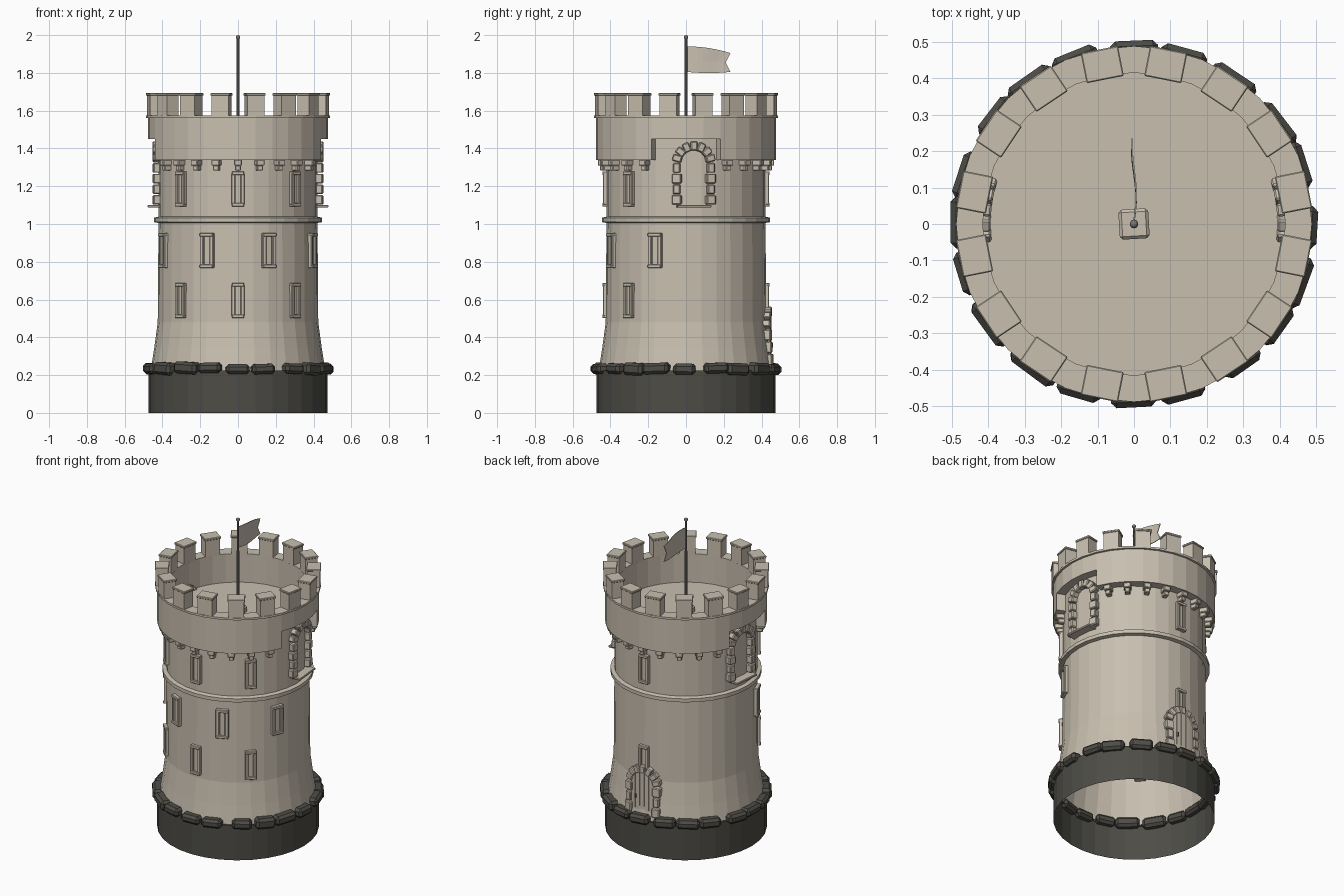
import bpy, bmesh, math, random
from mathutils import Matrix, Vector

if "Cube" in bpy.data.objects:
    bpy.data.objects.remove(bpy.data.objects["Cube"])

random.seed(4)
SIDES = 32


def material(name, rgb):
    m = bpy.data.materials.new(name)
    m.diffuse_color = (*rgb, 1)
    m.use_nodes = True
    m.node_tree.nodes["Principled BSDF"].inputs["Base Color"].default_value = m.diffuse_color
    return m


STONE = material("pale stone", (0.58, 0.52, 0.43))
DARK = material("dark stone", (0.075, 0.073, 0.062))
METAL = material("grey metal", (0.2, 0.19, 0.17))


def finish(name, bm, mat):
    me = bpy.data.meshes.new(name)
    bm.to_mesh(me)
    bm.free()
    me.materials.append(mat)
    ob = bpy.data.objects.new(name, me)
    bpy.context.collection.objects.link(ob)
    return ob


def revolve(name, profile, mat, a0=0, a1=360, caps=False):
    """Turn an (r, z) profile around the z axis between two angles."""
    bm = bmesh.new()
    n = round(SIDES * (a1 - a0) / 360)
    rows = []
    for i in range(n + 1):
        a = math.radians(a0 + (a1 - a0) * i / n)
        rows.append([bm.verts.new((r * math.cos(a), r * math.sin(a), z)) for r, z in profile])
    for p, q in zip(rows, rows[1:]):
        for k in range(len(profile) - 1):
            bm.faces.new((p[k], q[k], q[k + 1], p[k + 1]))
    if caps:
        bm.faces.new(rows[0])
        bm.faces.new(rows[-1][::-1])
    bmesh.ops.remove_doubles(bm, verts=bm.verts, dist=1e-5)
    bmesh.ops.dissolve_degenerate(bm, edges=bm.edges, dist=1e-5)
    return finish(name, bm, mat)


def on_wall(az, r, z, t=0.0, tilt=0.0):
    """Frame on the wall: x along the wall, y outward, z up; t slides along the wall."""
    turn = math.radians(az - 90) - t / r
    return (Matrix.Rotation(turn, 4, 'Z') @ Matrix.Translation((0, r, z))
            @ Matrix.Rotation(tilt, 4, 'Y'))


def blocks(name, items, mat, bevel=0.0):
    """One object from many boxes, each given as (matrix, size)."""
    bm = bmesh.new()
    for mtx, size in items:
        bmesh.ops.create_cube(bm, size=1, matrix=mtx @ Matrix.Diagonal((*size, 1)))
    if bevel:
        bmesh.ops.bevel(bm, geom=bm.edges[:], offset=bevel, segments=1, affect='EDGES')
    return finish(name, bm, mat)


# Tower shell, foundation and string course
revolve("foundation", [(0.475, 0), (0.475, 0.225), (0.455, 0.225)], DARK)
revolve("tower_wall", [(0.463, 0.22), (0.444, 0.34), (0.425, 0.48), (0.421, 1.0), (0.421, 1.46)], STONE)
revolve("string_course", [(0.418, 1.005), (0.445, 1.01), (0.445, 1.033), (0.418, 1.04)], STONE)

# Parapet: upper ring with lip, inner wall and floor; lower ring broken over the side windows
revolve("parapet", [(0.42, 1.45), (0.477, 1.45), (0.477, 1.56), (0.488, 1.562), (0.488, 1.575),
                    (0.415, 1.575), (0.415, 1.39), (0, 1.39)], STONE)
for side, start in (("back", 22.5), ("front", 202.5)):
    revolve("parapet_skirt_" + side, [(0.415, 1.45), (0.415, 1.34), (0.477, 1.34), (0.477, 1.45)],
            STONE, start, start + 135, True)

# Ring of rough stones on the foundation
ring = []
for i in range(20):
    mtx = on_wall(i * 18 + random.uniform(-2, 2), 0.468, 0.235 + random.uniform(-0.004, 0.004),
                  0, random.uniform(-0.06, 0.06))
    mtx = mtx @ Matrix.Rotation(random.uniform(-0.06, 0.06), 4, 'Z')
    ring.append((mtx, (random.uniform(0.115, 0.145), 0.07, random.uniform(0.052, 0.066))))
blocks("foundation_stones", ring, DARK, 0.015)

# Battlements with thin caps
merlons, caps = [], []
for i in range(16):
    az = 11.25 + 22.5 * i
    merlons.append((on_wall(az, 0.446, 1.627), (0.092, 0.074, 0.108)))
    caps.append((on_wall(az, 0.446, 1.686), (0.104, 0.084, 0.014)))
blocks("merlons", merlons, STONE)
blocks("merlon_caps", caps, STONE, 0.003)

# Stepped corbels under the skirt
corbels = []
for i in range(24):
    az = 15 * i
    if abs(math.cos(math.radians(az))) < 0.92:
        corbels.append((on_wall(az, 0.437, 1.325), (0.042, 0.06, 0.032)))
        corbels.append((on_wall(az, 0.43, 1.297), (0.03, 0.05, 0.028)))
blocks("corbels", corbels, STONE, 0.004)


# Slit windows: jambs, lintel, sill and a narrow centre panel
def slit_window(name, az, z, h, w):
    r = 0.42
    blocks(name, [
        (on_wall(az, r, z, -w * 0.36), (w * 0.28, 0.04, h * 0.9)),
        (on_wall(az, r, z, w * 0.36), (w * 0.28, 0.04, h * 0.9)),
        (on_wall(az, r, z + h * 0.45), (w, 0.046, h * 0.1)),
        (on_wall(az, r, z - h * 0.45), (w, 0.046, h * 0.1)),
        (on_wall(az, r - 0.006, z), (w * 0.46, 0.034, h * 0.88))], STONE, 0.003)


for az in (-135, -90, -45, 90):
    slit_window("low_window", az, 0.595, 0.185, 0.066)
    slit_window("high_window", az, 1.185, 0.185, 0.066)
for az in (-157.5, -112.5, -67.5, -22.5):
    slit_window("middle_window", az, 0.86, 0.185, 0.075)


# Arched surrounds: alternating jamb stones and a fan of arch stones
def arch(name, az, r, z0, spring, radius, rows, lean=0.0):
    items = []
    step = (spring - z0) / rows
    for s in (-1, 1):
        for k in range(rows):
            w = 0.05 if k % 2 == 0 else 0.038
            z = z0 + step * (k + 0.5)
            items.append((on_wall(az, r - lean * (z - z0), z, s * radius), (w, 0.06, step * 0.9)))
    for k in range(7):
        a = math.radians(-75 + 25 * k)
        z = spring + radius * math.cos(a)
        items.append((on_wall(az, r - lean * (z - z0), z, radius * math.sin(a), a),
                      (0.036, 0.06, 0.048)))
    blocks(name, items, STONE, 0.005)


for side, az in (("right", 5.5), ("left", 174.5)):
    arch(side + "_arched_window", az, 0.423, 1.1, 1.325, 0.088, 4)
    blocks(side + "_window_sill", [(on_wall(az, 0.435, 1.094), (0.18, 0.075, 0.014))], STONE, 0.003)
arch("door_surround", 90, 0.442, 0.25, 0.445, 0.094, 3, 0.06)

# Door leaf with arched top, planks grooved by gaps
planks = []
for k in range(-2, 3):
    t = k * 0.031
    top = 0.445 + math.sqrt(0.08 ** 2 - t * t)
    planks.append((on_wall(90, 0.432, (0.24 + top) / 2, t), (0.029, 0.04, top - 0.24)))
blocks("door", planks, STONE)
blocks("door_handle", [(on_wall(90, 0.456, 0.36, 0.045), (0.008, 0.012, 0.025))], METAL)

# Flagpole with foot and ball
blocks("pole_foot", [(Matrix.Translation((0, 0, 1.405)) @ Matrix.Rotation(0.06, 4, 'Z'),
                      (0.082, 0.082, 0.045))], STONE, 0.008)
bm = bmesh.new()
bmesh.ops.create_cone(bm, cap_ends=True, segments=10, radius1=0.009, radius2=0.007, depth=0.57,
                      matrix=Matrix.Translation((0, 0, 1.695)))
bmesh.ops.create_uvsphere(bm, u_segments=10, v_segments=6, radius=0.012,
                          matrix=Matrix.Translation((0, 0, 1.988)))
finish("flagpole", bm, METAL)

# Swallowtail flag, gently waved
bm = bmesh.new()
cols = []
for i in range(9):
    u = i / 8
    x = 0.006 * math.sin(u * 5)
    top = 1.94 - 0.035 * u * u
    low = 1.805 - 0.006 * math.sin(u * math.pi)
    end = 0.008 + 0.227 * u
    cols.append([bm.verts.new((x, y, z)) for y, z in
                 ((end, low), (end - 0.025 * u, (top + low) / 2), (end, top))])
for p, q in zip(cols, cols[1:]):
    for k in range(2):
        bm.faces.new((p[k], q[k], q[k + 1], p[k + 1]))
flag = finish("flag", bm, STONE)
thick = flag.modifiers.new("thickness", 'SOLIDIFY')
thick.thickness = 0.004
thick.offset = 0
